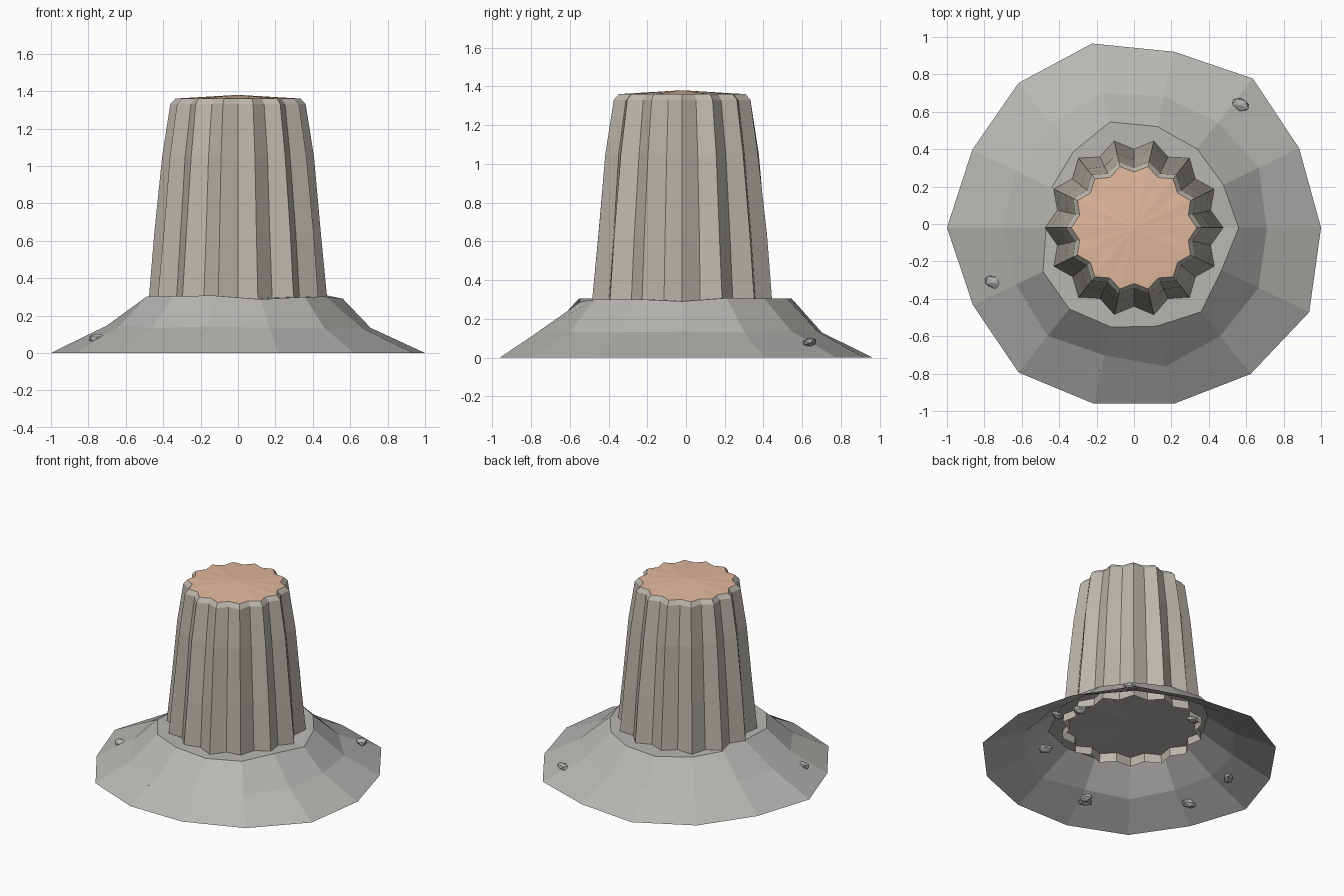
import bpy, bmesh, math, random
from mathutils import Vector

if "Cube" in bpy.data.objects:
    bpy.data.objects.remove(bpy.data.objects["Cube"])

random.seed(4)
CY = -0.02          # shared axis of trunk and mound
SIDES = 14


def material(name, rgb):
    m = bpy.data.materials.new(name)
    m.diffuse_color = (*rgb, 1)
    m.use_nodes = True
    m.node_tree.nodes["Principled BSDF"].inputs["Base Color"].default_value = m.diffuse_color
    return m


def ring(radii, heights):
    n = len(radii)
    return [Vector((r * math.cos(2 * math.pi * i / n),
                    r * math.sin(2 * math.pi * i / n) + CY, z))
            for i, (r, z) in enumerate(zip(radii, heights))]


def loft(name, rings, mat, apex=None):
    """Skin stacked rings; optionally close the last one with a fan."""
    bm = bmesh.new()
    loops = [[bm.verts.new(p) for p in r] for r in rings]
    n = len(loops[0])
    for a, b in zip(loops, loops[1:]):
        for i in range(n):
            j = (i + 1) % n
            bm.faces.new((a[i], a[j], b[j], b[i]))
    if apex is not None:
        c = bm.verts.new((0, CY, apex))
        top = loops[-1]
        for i in range(n):
            bm.faces.new((top[i], top[(i + 1) % n], c))
    me = bpy.data.meshes.new(name)
    bm.to_mesh(me)
    bm.free()
    ob = bpy.data.objects.new(name, me)
    bpy.context.collection.objects.link(ob)
    me.materials.append(mat)
    return ob


bark = material("bark", (0.50, 0.47, 0.41))
earth = material("earth", (0.48, 0.47, 0.45))
wood = material("cut_wood", (0.75, 0.48, 0.34))
stone = material("stone", (0.45, 0.45, 0.44))

# Mound: open-bottomed, irregular 14-sided skirt with a flat top
outer = [1, .98, 1.02, .965, 1.01, .99, .96, 1, .955, .99, .965, .965, 1.0, 1.04]
middle = [.71, .74, .72, .72, .74, .71, .70, .70, .70, .74, .70, .76, .74, .74]
inner = [.56, .53, .54, .555, .58, .52, .49, .47, .54, .555, .545, .54, .575, .52]
loft("mound", [
    ring(outer, [0] * SIDES),
    ring(middle, [.14 + random.uniform(-.012, .012) for _ in outer]),
    ring(inner, [.297 + random.uniform(-.012, .012) for _ in outer]),
], earth, apex=.3)


# Trunk: fluted tapering tube with alternating ridges and grooves
def fluted(ridge, groove, z, jitter=0.0):
    radii = [(groove if i % 2 else ridge) + random.uniform(-jitter, jitter)
             for i in range(2 * SIDES)]
    return ring(radii, [z] * (2 * SIDES))


rim = fluted(.335, .298, 1.36)
loft("trunk", [
    fluted(.482, .425, .24),
    fluted(.476, .42, .30),
    fluted(.445, .395, .64, .004),
    fluted(.403, .36, 1.05, .004),
    fluted(.362, .322, 1.33),
    rim,
], bark)

# Cut face on top of the trunk
loft("cut_top", [rim], wood, apex=1.38)

# Pebbles scattered in the mound
spots = [(.57, .64), (.70, .03), (.63, .18), (-.04, .57), (.47, -.37),
         (-.17, -.70), (-.20, -.75), (-.75, -.31), (-.73, .12)]
for k, (x, y) in enumerate(spots):
    bpy.ops.mesh.primitive_ico_sphere_add(
        subdivisions=1, radius=1, location=(x, y, .08),
        rotation=(.2, 0, -.5 if k == 0 else random.uniform(0, 6.28)))
    pebble = bpy.context.object
    pebble.name = f"pebble_{k + 1}"
    pebble.scale = (.052, .036, .025)
    for v in pebble.data.vertices:
        v.co *= random.uniform(.9, 1.1)
    pebble.data.materials.append(stone)
